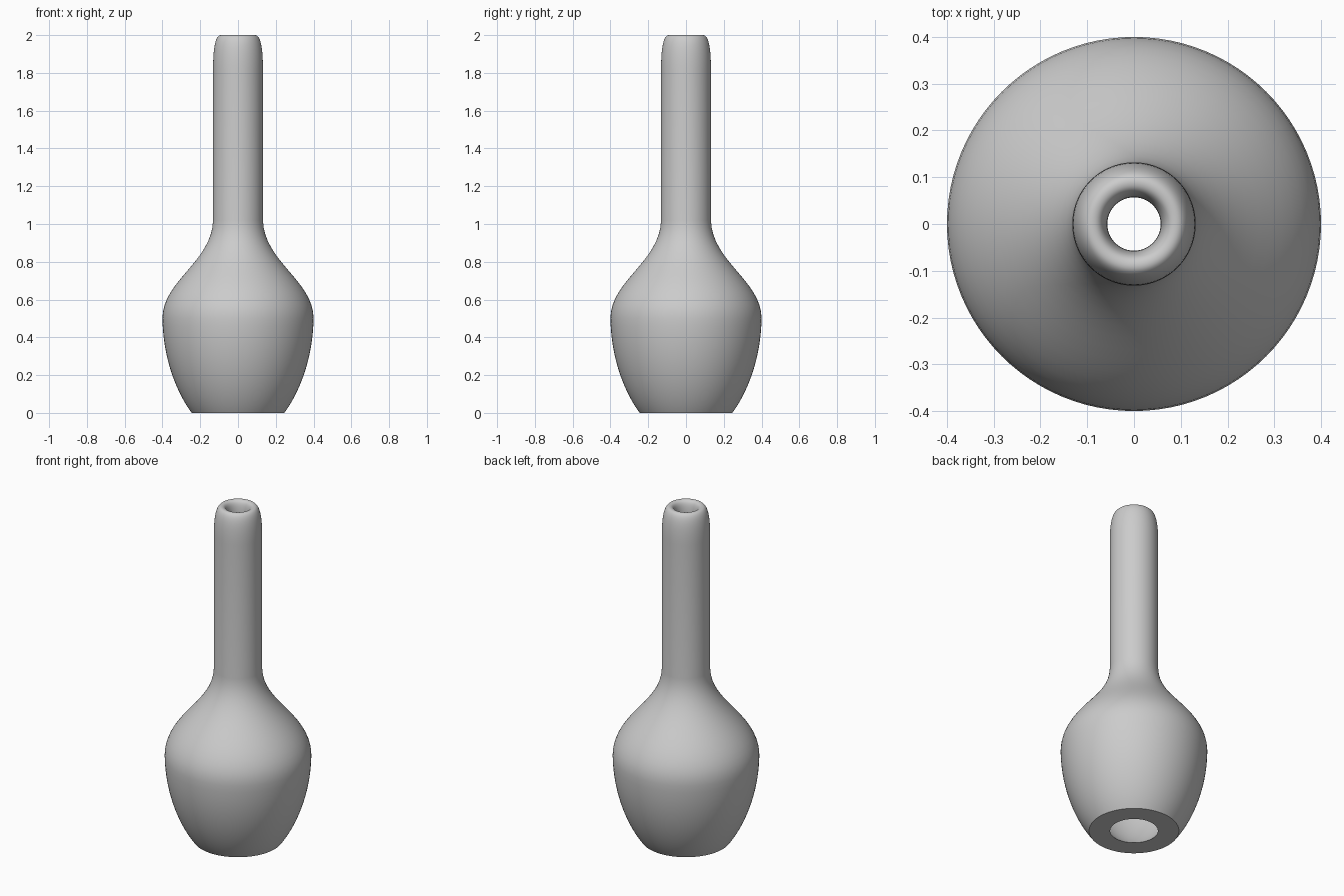
import bpy
import bmesh
import math
from mathutils import Vector
from mathutils.geometry import interpolate_bezier

SIDES = 96

cube = bpy.data.objects.get("Cube")
if cube:
    bpy.data.objects.remove(cube, do_unlink=True)


def point(r, z):
    return Vector((r, 0, z))


def curve(start, handle_a, handle_b, end, steps=16):
    """Points along one Bezier stretch of the wall, without its end point."""
    return interpolate_bezier(point(*start), point(*handle_a),
                              point(*handle_b), point(*end), steps + 1)[:-1]


# Glazed clay
clay = bpy.data.materials.new("grey clay")
clay.use_nodes = True
grey = (0.6, 0.6, 0.6, 1)
clay.diffuse_color = grey
clay.node_tree.nodes["Principled BSDF"].inputs["Base Color"].default_value = grey

# Outside wall: rounded belly, shoulder, straight neck
profile = curve((0.245, 0), (0.32, 0.1), (0.397, 0.28), (0.4, 0.5))
profile += curve((0.4, 0.5), (0.4, 0.7), (0.138, 0.8), (0.132, 1.02))
profile.append(point(0.132, 1.02))

# Rounded lip
profile += curve((0.132, 1.82), (0.132, 1.94), (0.118, 2), (0.09, 2))
profile += curve((0.09, 2), (0.068, 2), (0.057, 1.98), (0.057, 1.9))

# Inside wall: narrow bore, hollow belly, open foot
profile.append(point(0.057, 1.9))
profile += curve((0.057, 1.0), (0.06, 0.76), (0.325, 0.68), (0.325, 0.5))
profile += curve((0.325, 0.5), (0.322, 0.3), (0.235, 0.1), (0.13, 0))
profile.append(point(0.13, 0))

# Turn the closed profile around the vertical axis
bm = bmesh.new()
verts = [bm.verts.new(p) for p in profile]
edges = [bm.edges.new((verts[i - 1], verts[i])) for i in range(len(verts))]
bmesh.ops.spin(bm, geom=verts + edges, cent=(0, 0, 0), axis=(0, 0, 1),
               angle=math.tau, steps=SIDES, use_duplicate=False)
bmesh.ops.remove_doubles(bm, verts=bm.verts, dist=0.0001)
bmesh.ops.recalc_face_normals(bm, faces=bm.faces)
mesh = bpy.data.meshes.new("vase")
bm.to_mesh(mesh)
bm.free()
mesh.materials.append(clay)

vase = bpy.data.objects.new("vase", mesh)
bpy.context.collection.objects.link(vase)
bpy.ops.object.select_all(action="DESELECT")
vase.select_set(True)
bpy.context.view_layer.objects.active = vase
bpy.ops.object.shade_smooth_by_angle(angle=math.radians(35))
